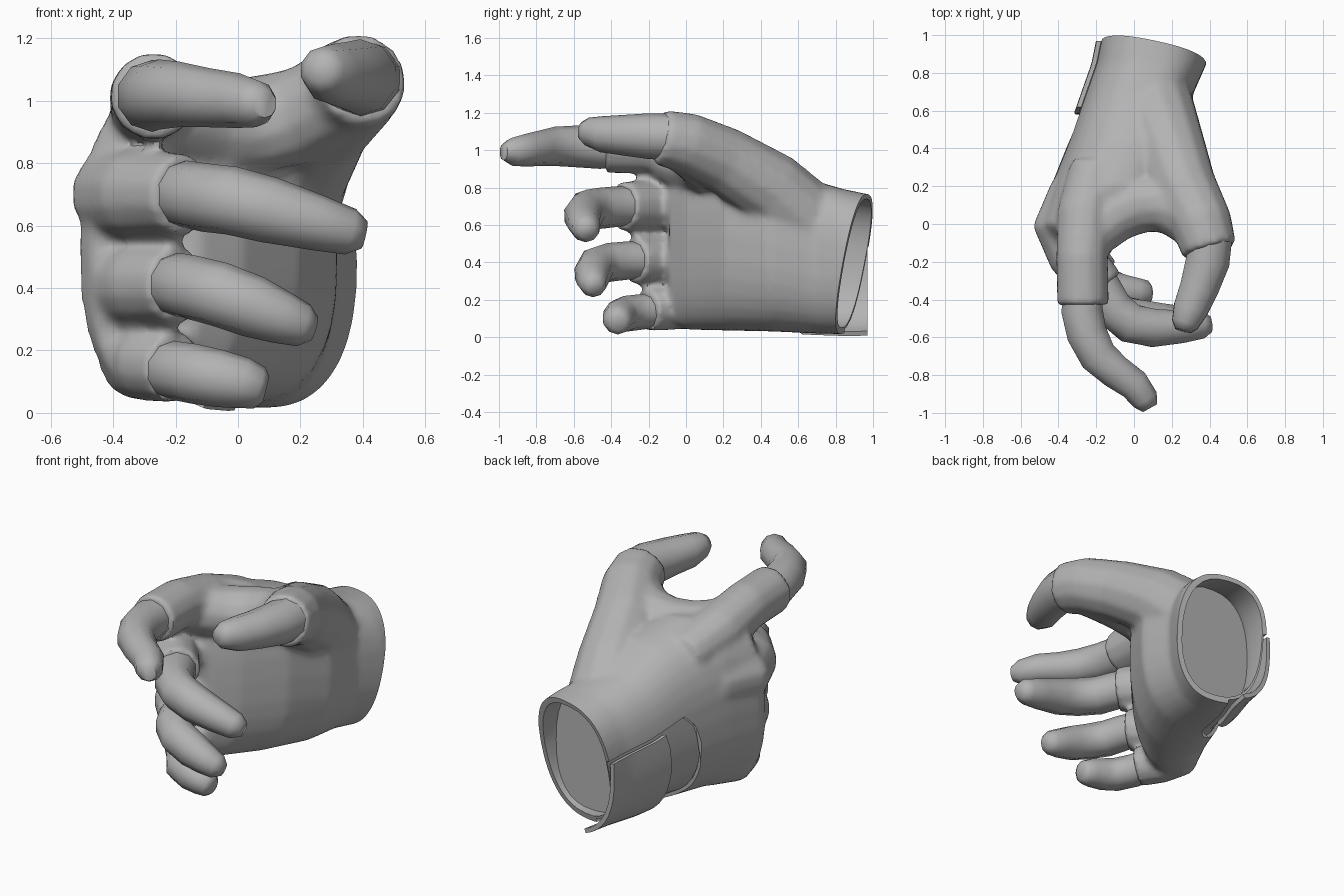
import bpy, bmesh
from math import cos, sin, pi, radians
from mathutils import Vector

cube = bpy.data.objects.get("Cube")
if cube:
    bpy.data.objects.remove(cube, do_unlink=True)

grey = bpy.data.materials.new("plain_grey")
grey.use_nodes = True
grey.diffuse_color = (0.45, 0.45, 0.45, 1)
grey.node_tree.nodes["Principled BSDF"].inputs["Base Color"].default_value = grey.diffuse_color

# Hand cross-sections from wrist to knuckles: y, x range, z range
SECTIONS = [(1.1, -.15, .41, .02, .74), (.85, -.2, .385, .015, .79),
            (.68, -.26, .31, .02, .84), (.45, -.34, .32, .03, .97),
            (.2, -.44, .2, .035, 1.05), (0, -.51, .02, .04, 1.03),
            (-.09, -.47, -.12, .07, .9)]


def add_rings(bm, rings):
    """Skin a row of closed loops and cap both ends."""
    loops = [[bm.verts.new(p) for p in ring] for ring in rings]
    n = len(loops[0])
    for a, b in zip(loops, loops[1:]):
        for i in range(n):
            j = (i + 1) % n
            bm.faces.new((a[i], a[j], b[j], b[i]))
    bm.faces.new(loops[0][::-1])
    bm.faces.new(loops[-1])


def make(name, *ring_sets):
    bm = bmesh.new()
    for rings in ring_sets:
        add_rings(bm, rings)
    bmesh.ops.recalc_face_normals(bm, faces=bm.faces)
    mesh = bpy.data.meshes.new(name)
    bm.to_mesh(mesh)
    bm.free()
    mesh.materials.append(grey)
    obj = bpy.data.objects.new(name, mesh)
    bpy.context.collection.objects.link(obj)
    return obj


def smooth(obj, angle):
    obj.data.shade_smooth()
    obj.data.set_sharp_from_angle(angle=radians(angle))


def tube(path, sides=10):
    """Rings round a path of (x, y, z, radius)."""
    pts = [Vector(p[:3]) for p in path]
    rings = []
    for i, p in enumerate(pts):
        t = (pts[min(i + 1, len(pts) - 1)] - pts[max(i - 1, 0)]).normalized()
        side = t.cross(Vector((0, 0, 1))).normalized()
        up = side.cross(t)
        r = path[i][3]
        rings.append([p + r * (cos(a) * side + sin(a) * up)
                      for a in (2 * pi * (k + .5) / sides for k in range(sides))])
    return rings


def surface(y, angle, grow=0):
    """Point on the hand's rounded section at y."""
    yc = max(min(y, SECTIONS[0][0]), SECTIONS[-1][0])
    for a, b in zip(SECTIONS, SECTIONS[1:]):
        if yc >= b[0]:
            f = (a[0] - yc) / (a[0] - b[0])
            x0, x1, z0, z1 = (u + (v - u) * f for u, v in zip(a[1:], b[1:]))
            break
    c, s = cos(angle), sin(angle)
    px = abs(c) ** .8 * (1 if c > 0 else -1)
    pz = abs(s) ** .8 * (1 if s > 0 else -1)
    return Vector(((x0 + x1) / 2 + px * ((x1 - x0) / 2 + grow), y,
                   (z0 + z1) / 2 + pz * ((z1 - z0) / 2 + grow)))


def section(y, grow=0, sides=32):
    return [surface(y, 2 * pi * k / sides, grow) for k in range(sides)]


def patch(y0, y1, a0, a1, inner, outer, rounding, steps=10):
    """Curved plate following the back of the wrist, with a rounded front end."""
    rings = []
    for i in range(steps + 1):
        f = i / steps
        loop = []
        for k in range(steps + 1):
            start = y0 + rounding * (2 * k / steps - 1) ** 4
            loop.append((start + (y1 - start) * f, radians(a0 + (a1 - a0) * k / steps)))
        rings.append([surface(y, a, outer) for y, a in loop] +
                     [surface(y, a, inner) for y, a in reversed(loop)])
    return rings


# Glove: palm, finger sleeves, thumb sleeve and curved thumb web fused into one skin
sleeves = [
    [(-.2, .3, .87, .14), (-.26, .05, .95, .15), (-.275, -.18, 1.01, .14), (-.27, -.43, 1.015, .14)],
    [(-.3, .17, .7, .15), (-.385, -.02, .7, .155), (-.32, -.16, .7, .145), (-.17, -.34, .7, .132)],
    [(-.28, .15, .41, .15), (-.36, -.02, .41, .145), (-.3, -.14, .41, .135), (-.19, -.28, .41, .125)],
    [(-.24, .15, .18, .13), (-.32, 0, .17, .13), (-.28, -.1, .16, .125), (-.2, -.21, .145, .115)],
    [(.08, .7, .57, .22), (.17, .45, .8, .2), (.26, .2, .95, .18), (.36, 0, 1.04, .165),
     (.4, -.14, 1.07, .15)],
    [(-.28, -.1, .95, .13), (-.1, .05, .92, .15), (.04, .11, .92, .16), (.2, .1, .95, .16),
     (.36, -.02, 1.02, .14)],
]
glove = make("glove", [section(s[0]) for s in SECTIONS], *[tube(s, 12) for s in sleeves])

# Cutters: slanted wrist end, shallow wrist hollow, recess for the strap
normal = Vector((.22, 1, -.2)).normalized()
end_cut = make("end_cutter", [[(x, y, z) for x, z in ((-1, -1), (1, -1), (1, 1), (-1, 1))]
                              for y in (0, 2)])
end_cut.rotation_mode = 'QUATERNION'
end_cut.rotation_quaternion = Vector((0, 1, 0)).rotation_difference(normal)
end_cut.location = (.1, .9, .4)
hollow = make("hollow_cutter", [section(y, -.035) for y in (.78, .85, 1.2)])
recess = make("recess_cutter", patch(.36, 1.2, 170, 257, -.02, .08, .12))
cutters = [end_cut, hollow, recess]

remesh = glove.modifiers.new("fuse", 'REMESH')
remesh.mode = 'VOXEL'
remesh.voxel_size = .02
relax = glove.modifiers.new("relax", 'SMOOTH')
relax.factor = .5
relax.iterations = 6
for cutter in cutters:
    cutter.hide_render = True
    cut = glove.modifiers.new(cutter.name, 'BOOLEAN')
    cut.operation = 'DIFFERENCE'
    cut.solver = 'EXACT'
    cut.object = cutter
bpy.context.view_layer.update()
graph = bpy.context.evaluated_depsgraph_get()
baked = bpy.data.meshes.new_from_object(glove.evaluated_get(graph))
glove.modifiers.clear()
glove.data = baked
baked.materials.clear()
baked.materials.append(grey)
for poly in baked.polygons:
    poly.material_index = 0
for cutter in cutters:
    bpy.data.objects.remove(cutter, do_unlink=True)
smooth(glove, 45)

# Wrist strap lying in the recess
strap = make("wrist_strap", patch(.58, .97, 172, 252, 0, .025, .04))
smooth(strap, 40)

# Bare fingers and thumb
fingers = {
    "index_finger": [(-.27, -.34, 1.015, .11), (-.275, -.46, 1.015, .115), (-.25, -.58, 1.02, .112),
                     (-.19, -.7, 1.02, .105), (-.1, -.78, 1.01, .095), (0, -.85, 1, .088),
                     (.06, -.93, .99, .075), (.085, -.975, .99, .045)],
    "middle_finger": [(-.22, -.24, .7, .1), (-.165, -.35, .7, .108), (-.11, -.45, .69, .11),
                      (-.02, -.525, .68, .11), (.1, -.55, .65, .106), (.25, -.545, .61, .09),
                      (.36, -.535, .58, .075), (.405, -.53, .57, .045)],
    "ring_finger": [(-.23, -.2, .41, .1), (-.185, -.31, .41, .102), (-.14, -.41, .4, .104),
                    (-.06, -.48, .38, .104), (.05, -.5, .34, .1), (.14, -.5, .305, .085),
                    (.21, -.495, .28, .07), (.245, -.49, .27, .04)],
    "little_finger": [(-.24, -.13, .145, .09), (-.2, -.24, .135, .095), (-.14, -.325, .125, .096),
                      (-.06, -.355, .11, .092), (.02, -.365, .095, .082), (.07, -.365, .08, .068),
                      (.09, -.365, .075, .042)],
    "thumb": [(.4, -.08, 1.07, .125), (.39, -.2, 1.075, .122), (.345, -.34, 1.08, .108),
              (.3, -.45, 1.085, .097), (.27, -.53, 1.1, .075), (.26, -.565, 1.105, .045)],
}
for name, path in fingers.items():
    smooth(make(name, tube(path)), 60)
